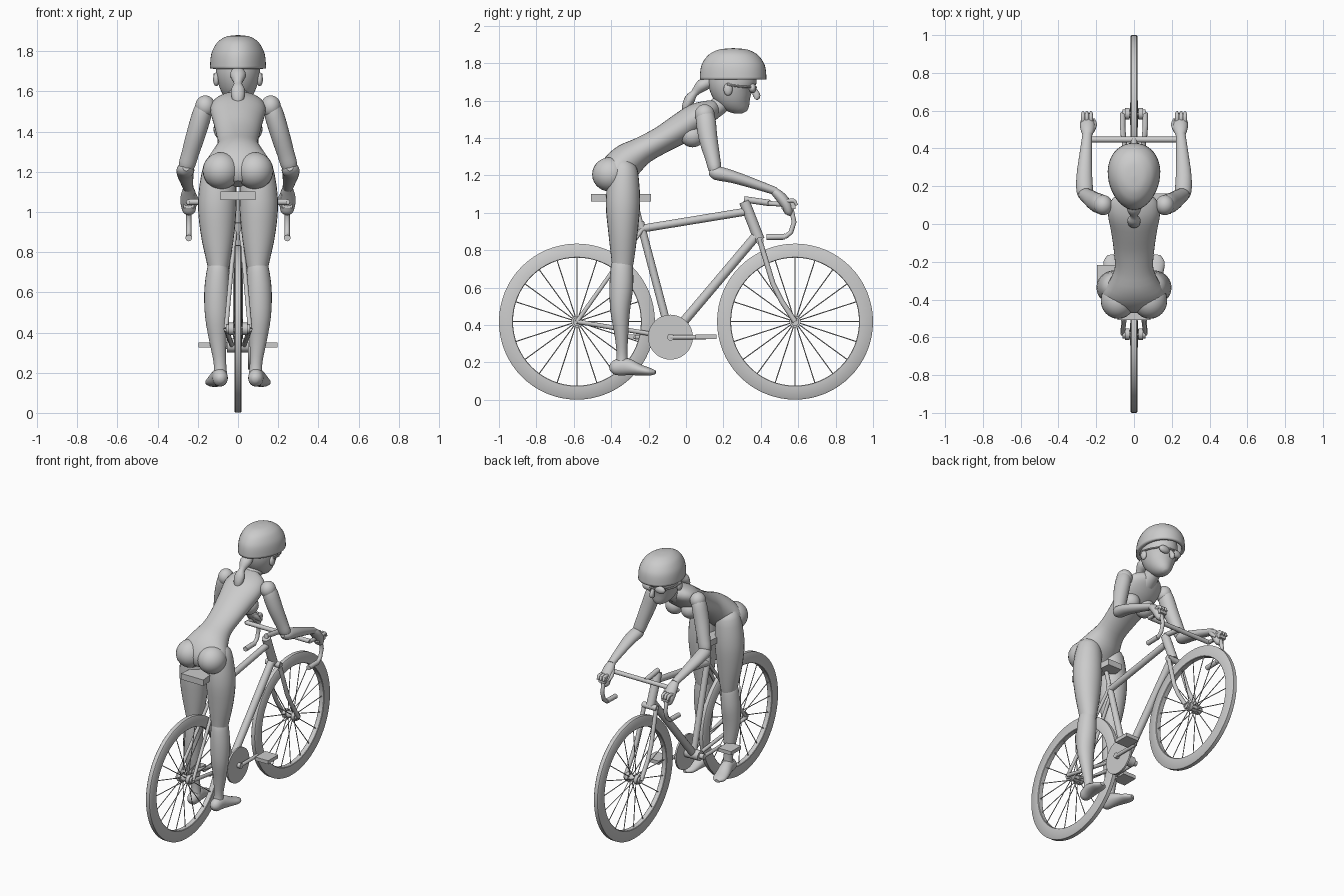
import bpy, bmesh, math
from mathutils import Vector, Matrix

SIDES = ((1, "right"), (-1, "left"))


def finish(name, bm):
    bmesh.ops.recalc_face_normals(bm, faces=bm.faces)
    me = bpy.data.meshes.new(name)
    bm.to_mesh(me)
    bm.free()
    ob = bpy.data.objects.new(name, me)
    bpy.context.collection.objects.link(ob)
    bpy.ops.object.select_all(action='DESELECT')
    ob.select_set(True)
    bpy.context.view_layer.objects.active = ob
    bpy.ops.object.shade_smooth_by_angle(angle=math.radians(40))
    return ob


def loft(name, stations, n=24, s=1, smooth=3, caps=(True, True)):
    """Elliptical skin through stations (x, y, z, half width, half depth)."""
    st = [Vector((a[0] * s, *a[1:])) for a in stations]
    if smooth:
        ext, out = [st[0]] + st + [st[-1]], []
        for i in range(len(st) - 1):
            a, b, c, d = ext[i:i + 4]
            for k in range(smooth):
                t = k / smooth
                out.append(0.5 * (2 * b + (c - a) * t + (2 * a - 5 * b + 4 * c - d) * t * t
                                  + (3 * b - a - 3 * c + d) * t ** 3))
        st = out + [st[-1]]
    pts = [Vector(p[:3]) for p in st]
    bm, rings = bmesh.new(), []
    for i, p in enumerate(pts):
        t = (pts[min(i + 1, len(pts) - 1)] - pts[max(i - 1, 0)]).normalized()
        u = Vector((1, 0, 0)) if abs(t.x) < 0.9 else Vector((0, 1, 0))
        u = (u - t * u.dot(t)).normalized()
        v = t.cross(u)
        rings.append([bm.verts.new(p + u * st[i][3] * math.cos(w) + v * st[i][4] * math.sin(w))
                      for w in (2 * math.pi * k / n for k in range(n))])
    for a, b in zip(rings, rings[1:]):
        for k in range(n):
            bm.faces.new((a[k], a[(k + 1) % n], b[(k + 1) % n], b[k]))
    if caps[0]:
        bm.faces.new(rings[0])
    if caps[1]:
        bm.faces.new(rings[-1])
    return finish(name, bm)


def tube(name, pts, r, s=1, n=16):
    return loft(name, [(*p, r, r) for p in pts], n, s, 0)


def lathe(name, prof, y, z, n=64):
    """Closed profile of (radius, x) turned around a sideways axle."""
    bm = bmesh.new()
    rings = [[bm.verts.new((x, y + r * math.cos(2 * math.pi * k / n), z + r * math.sin(2 * math.pi * k / n)))
              for r, x in prof] for k in range(n)]
    m = len(prof)
    for k in range(n):
        a, b = rings[k], rings[(k + 1) % n]
        for j in range(m):
            bm.faces.new((a[j], a[(j + 1) % m], b[(j + 1) % m], b[j]))
    return finish(name, bm)


def ball(name, c, r, s=1):
    bm = bmesh.new()
    bmesh.ops.create_uvsphere(bm, u_segments=24, v_segments=14, radius=1,
                              matrix=Matrix.LocRotScale(Vector((c[0] * s, c[1], c[2])), None, Vector(r)))
    return finish(name, bm)


def box(name, c, size, s=1, front=1.0):
    bm = bmesh.new()
    bmesh.ops.create_cube(bm, size=1)
    for v in bm.verts:
        k = front if v.co.y > 0 else 1
        v.co = Vector((c[0] * s + v.co.x * size[0] * k, c[1] + v.co.y * size[1], c[2] + v.co.z * size[2]))
    return finish(name, bm)


# Wheels with hubs and spokes
R, ZW = 0.417, 0.418
for y, tag in ((-0.583, "rear"), (0.583, "front")):
    lathe(tag + "_tyre", [(R, -.013), (R, .013), (R - .006, .018), (.345, .018),
                          (.342, .015), (.342, -.015), (.345, -.018), (R - .006, -.018)], y, ZW)
    tube(tag + "_hub", [(-.06, y, ZW), (.06, y, ZW)], .022, n=20)
    for x in (-.035, .035):
        tube(tag + "_hub_flange", [(x - .012, y, ZW), (x + .012, y, ZW)], .031, n=20)
    for k in range(20):
        w = k * math.pi / 10
        d = Vector((0, math.cos(w), math.sin(w)))
        c = Vector((0, y, ZW))
        tube(tag + "_spoke", [c + d * .02 + Vector((.02 * (-1) ** k, 0, 0)), c + d * .35], .003, n=5)

# Frame
BB = (0, -.083, .335)
tube("seat_tube", [BB, (0, -.245, .95)], .021)
tube("seat_post", [(0, -.24, .93), (0, -.275, 1.07)], .014)
tube("top_tube", [(0, -.237, .915), (0, .345, 1.01)], .021)
tube("down_tube", [BB, (0, .378, .88)], .025)
tube("head_tube", [(0, .392, .855), (0, .312, 1.06)], .029)
tube("bottom_bracket", [(-.055, *BB[1:]), (.055, *BB[1:])], .034)
tube("fork_crown", [(-.055, .395, .85), (.055, .395, .85)], .02)
for s, side in SIDES:
    tube(side + "_seat_stay", [(.015, -.235, .91), (.06, -.583, ZW)], .011, s)
    tube(side + "_chain_stay", [(.03, *BB[1:]), (.06, -.583, ZW)], .012, s)
    tube(side + "_fork_blade", [(.045, .392, .86), (.056, .465, .62), (.06, .51, .53), (.06, .583, ZW)], .014, s)

# Seat
box("seat", (0, -.348, 1.08), (.174, .32, .042), front=.6)

# Stem, drop handlebar and brake hoods
tube("stem", [(0, .31, 1.072), (0, .45, 1.052)], .017)
tube("handlebar", [(-.245, .447, 1.05), (.245, .447, 1.05)], .015)
for s, side in SIDES:
    tube(side + "_bar_drop", [(.245, .44, 1.05), (.245, .53, 1.045), (.245, .565, 1.01), (.245, .578, .95),
                              (.245, .56, .895), (.245, .535, .875), (.245, .5, .87)], .013, s)
    tube(side + "_bar_grip", [(.245, .53, .872), (.245, .43, .87)], .016, s)
    box(side + "_brake_hood", (.245, .548, 1.043), (.05, .075, .045), s)

# Cranks, chainring and pedals
tube("chainring", [(.05, *BB[1:]), (.062, *BB[1:])], .12, n=48)
for s, side in SIDES:
    y1 = BB[1] + s * .19
    tube(side + "_crank_arm", [(.075, *BB[1:]), (.075, y1, BB[2])], .012, s)
    tube(side + "_crank_axle", [(.04, *BB[1:]), (.085, *BB[1:])], .018, s)
    tube(side + "_pedal_axle", [(.075, y1, BB[2]), (.12, y1, BB[2])], .008, s)
    box(side + "_pedal", (.147, y1, BB[2] + .003), (.1, .11, .025), s)

# Rider torso
loft("torso", [(0, -.41, 1.14, .05, .05), (0, -.395, 1.18, .15, .085), (0, -.36, 1.235, .163, .095),
               (0, -.305, 1.285, .13, .092), (0, -.23, 1.335, .102, .074), (0, -.13, 1.39, .108, .072),
               (0, -.03, 1.45, .123, .08), (0, .06, 1.51, .138, .078), (0, .13, 1.55, .115, .055),
               (0, .17, 1.572, .05, .035)], 32)
loft("neck", [(0, .12, 1.53, .062, .05), (0, .19, 1.585, .05, .05), (0, .25, 1.66, .055, .055)])

# Limbs
for s, side in SIDES:
    ball(side + "_buttock", (.084, -.405, 1.205), (.092, .097, .092), s)
    ball(side + "_breast", (.06, .035, 1.412), (.062, .065, .062), s)
    loft(side + "_thigh", [(.09, -.325, 1.28, .04, .04), (.093, -.333, 1.23, .078, .075),
                           (.103, -.337, 1.06, .096, .092), (.102, -.337, .9, .085, .079),
                           (.098, -.338, .76, .06, .062), (.097, -.34, .71, .05, .055)], s=s)
    loft(side + "_calf", [(.097, -.341, .74, .048, .053), (.1, -.343, .7, .057, .06), (.105, -.346, .6, .063, .063),
                          (.106, -.352, .48, .058, .053), (.1, -.346, .36, .043, .038),
                          (.09, -.342, .25, .031, .029), (.088, -.342, .18, .035, .035)], s=s)
    loft(side + "_foot", [(.085, -.408, .165, .012, .012), (.087, -.385, .17, .035, .038),
                          (.093, -.325, .178, .04, .047), (.11, -.25, .16, .046, .03),
                          (.12, -.195, .15, .043, .021), (.125, -.163, .147, .015, .01)], s=s)
    ball(side + "_shoulder", (.163, .1, 1.525), (.05, .053, .055), s)
    loft(side + "_upper_arm", [(.165, .1, 1.55, .03, .035), (.176, .105, 1.5, .047, .052),
                               (.205, .118, 1.4, .048, .05), (.238, .143, 1.29, .043, .04),
                               (.255, .155, 1.23, .04, .034), (.26, .16, 1.19, .018, .015)], s=s)
    loft(side + "_forearm", [(.258, .125, 1.22, .016, .016), (.26, .16, 1.213, .042, .037),
                             (.263, .25, 1.192, .042, .033), (.255, .38, 1.15, .032, .026),
                             (.247, .48, 1.115, .025, .021)], s=s)
    loft(side + "_hand", [(.247, .465, 1.12, .024, .02), (.246, .5, 1.09, .037, .028),
                          (.246, .535, 1.045, .04, .03), (.243, .55, 1.0, .03, .022),
                          (.242, .55, .985, .01, .008)], 16, s)
    loft(side + "_thumb", [(.225, .49, 1.09, .014, .014), (.21, .525, 1.06, .014, .014),
                           (.212, .555, 1.03, .006, .006)], 12, s)
    for x in (.228, .25, .27):
        loft(side + "_finger", [(x, .53, 1.06, .011, .011), (x, .575, 1.065, .011, .011),
                                (x, .592, 1.04, .007, .007)], 10, s)

# Head and face
loft("head", [(0, .312, 1.537, .015, .015), (0, .303, 1.553, .042, .042), (0, .275, 1.595, .078, .085),
              (0, .254, 1.645, .1, .115), (0, .248, 1.7, .11, .13), (0, .25, 1.77, .1, .12),
              (0, .25, 1.82, .06, .07)], 32)
loft("nose", [(0, .362, 1.665, .01, .012), (0, .378, 1.625, .015, .02), (0, .37, 1.608, .012, .01)], 12)
tube("glasses_bridge", [(-.02, .374, 1.672), (.02, .374, 1.672)], .006, n=8)
for s, side in SIDES:
    ball(side + "_ear", (.108, .225, 1.66), (.016, .024, .034), s)
    ball(side + "_glasses_lens", (.047, .356, 1.665), (.04, .02, .026), s)
    tube(side + "_glasses_temple", [(.085, .345, 1.672), (.112, .29, 1.675), (.118, .22, 1.685)], .006, s, 8)

# Ponytail
loft("ponytail", [(0, .13, 1.7, .028, .028), (0, .085, 1.68, .04, .034), (0, .045, 1.64, .02, .02),
                  (0, .022, 1.61, .034, .028), (0, 0, 1.565, .03, .022), (0, -.012, 1.52, .004, .004)], 16)

# Helmet, narrower toward the back
helmet = loft("helmet", [(0, .252, z, .14 * k, .178 * k) for z, k in
                         ((1.713, 1), (1.76, .985), (1.8, .925), (1.84, .765), (1.862, .58),
                          (1.875, .36), (1.88, .02))], 40, caps=(False, True))
for v in helmet.data.vertices:
    v.co.x *= 1 + .7 * (v.co.y - .27)
shell = helmet.modifiers.new("shell", 'SOLIDIFY')
shell.thickness = .022
shell.offset = -1
